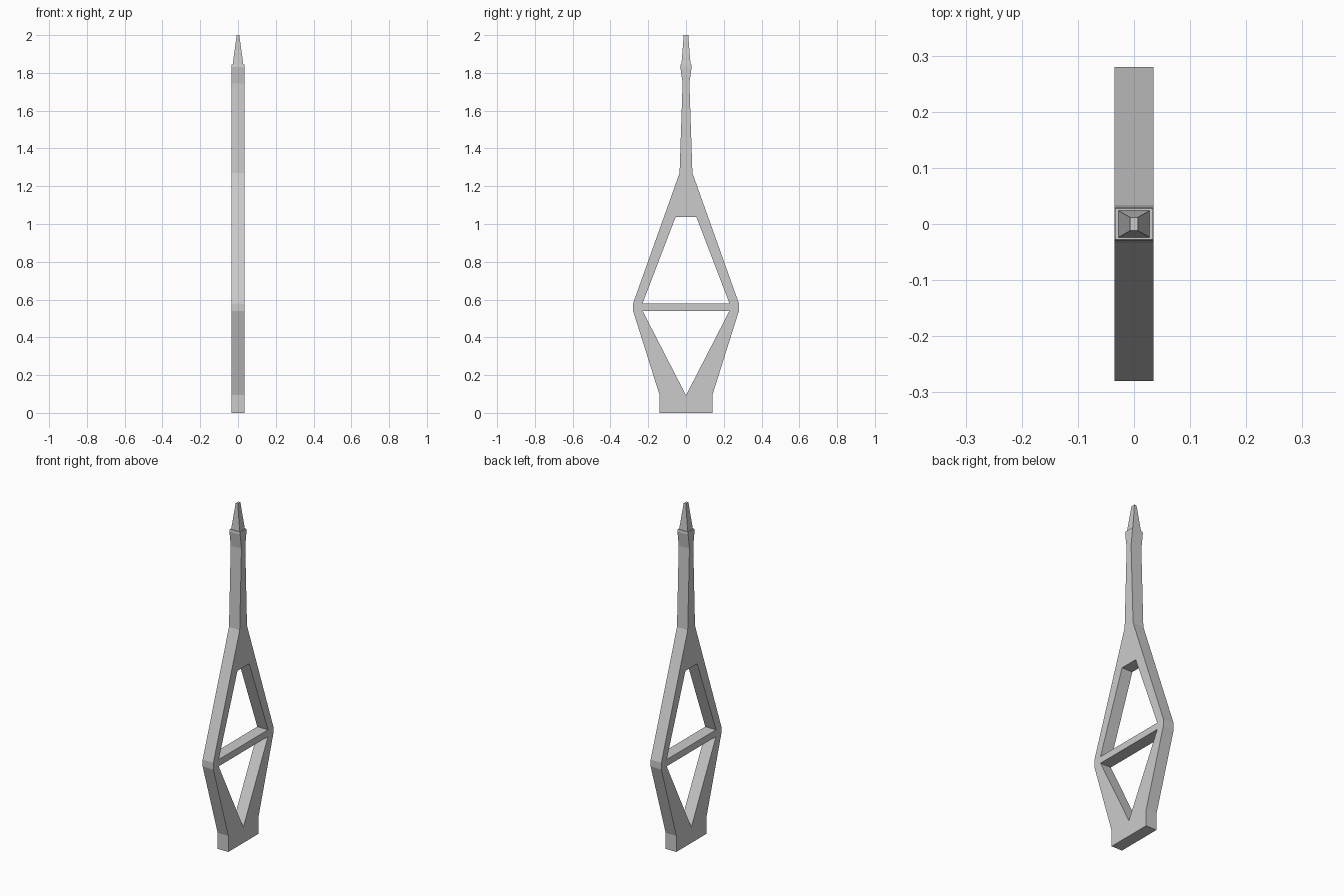
import bpy, bmesh
from math import radians

if "Cube" in bpy.data.objects:
    bpy.data.objects.remove(bpy.data.objects["Cube"])

HALF_DEPTH = 0.035


def mirrored(half):
    """Close a right-hand half profile (bottom to top) across y = 0."""
    return half + [(-y, z) for y, z in reversed(half) if y > 0]


def plate(name, loops):
    """Flat plate in the YZ plane; inner loops become openings."""
    cu = bpy.data.curves.new(name, 'CURVE')
    cu.dimensions = '2D'
    cu.fill_mode = 'BOTH'
    cu.extrude = HALF_DEPTH
    for pts in loops:
        sp = cu.splines.new('POLY')
        sp.points.add(len(pts) - 1)
        for p, (y, z) in zip(sp.points, pts):
            p.co = (y, z, 0, 1)
        sp.use_cyclic_u = True
    ob = bpy.data.objects.new(name, cu)
    bpy.context.collection.objects.link(ob)
    ob.rotation_euler = (radians(90), 0, radians(90))
    bpy.ops.object.select_all(action='DESELECT')
    ob.select_set(True)
    bpy.context.view_layer.objects.active = ob
    bpy.ops.object.convert(target='MESH')
    ob = bpy.context.object
    bpy.ops.object.transform_apply(location=False, rotation=True, scale=False)
    # weld the plate faces to its rim
    bm = bmesh.new()
    bm.from_mesh(ob.data)
    bmesh.ops.remove_doubles(bm, verts=bm.verts, dist=1e-5)
    bmesh.ops.recalc_face_normals(bm, faces=bm.faces)
    for f in bm.faces:
        f.smooth = False
    bm.to_mesh(ob.data)
    bm.free()
    return ob


def rect_loft(name, sections):
    """Stack of rectangles (half x, half y, z), capped at the top."""
    bm = bmesh.new()
    rings = [[bm.verts.new((sx * hx, sy * hy, z))
              for sx, sy in ((-1, -1), (1, -1), (1, 1), (-1, 1))]
             for hx, hy, z in sections]
    for a, b in zip(rings, rings[1:]):
        for i in range(4):
            j = (i + 1) % 4
            bm.faces.new((a[i], a[j], b[j], b[i]))
    bm.faces.new(rings[-1])
    me = bpy.data.meshes.new(name)
    bm.to_mesh(me)
    bm.free()
    ob = bpy.data.objects.new(name, me)
    bpy.context.collection.objects.link(ob)
    return ob


# Diamond frame with foot, cross bar and two openings
outline = mirrored([(0.14, 0), (0.14, 0.095), (0.28, 0.54), (0.28, 0.58), (0.034, 1.27)])
upper_opening = mirrored([(0.23, 0.58), (0.055, 1.037)])
lower_opening = mirrored([(0, 0.093), (0.23, 0.54)])
plate("tower_frame", [outline, upper_opening, lower_opening])

# Tapered mast, flared collar and pointed tip
rect_loft("mast_and_tip", [
    (HALF_DEPTH, 0.034, 1.27),
    (HALF_DEPTH, 0.018, 1.745),
    (HALF_DEPTH, 0.030, 1.832),
    (0.034, 0.028, 1.845),
    (0.028, 0.024, 1.845),
    (0.007, 0.012, 2.0),
])
